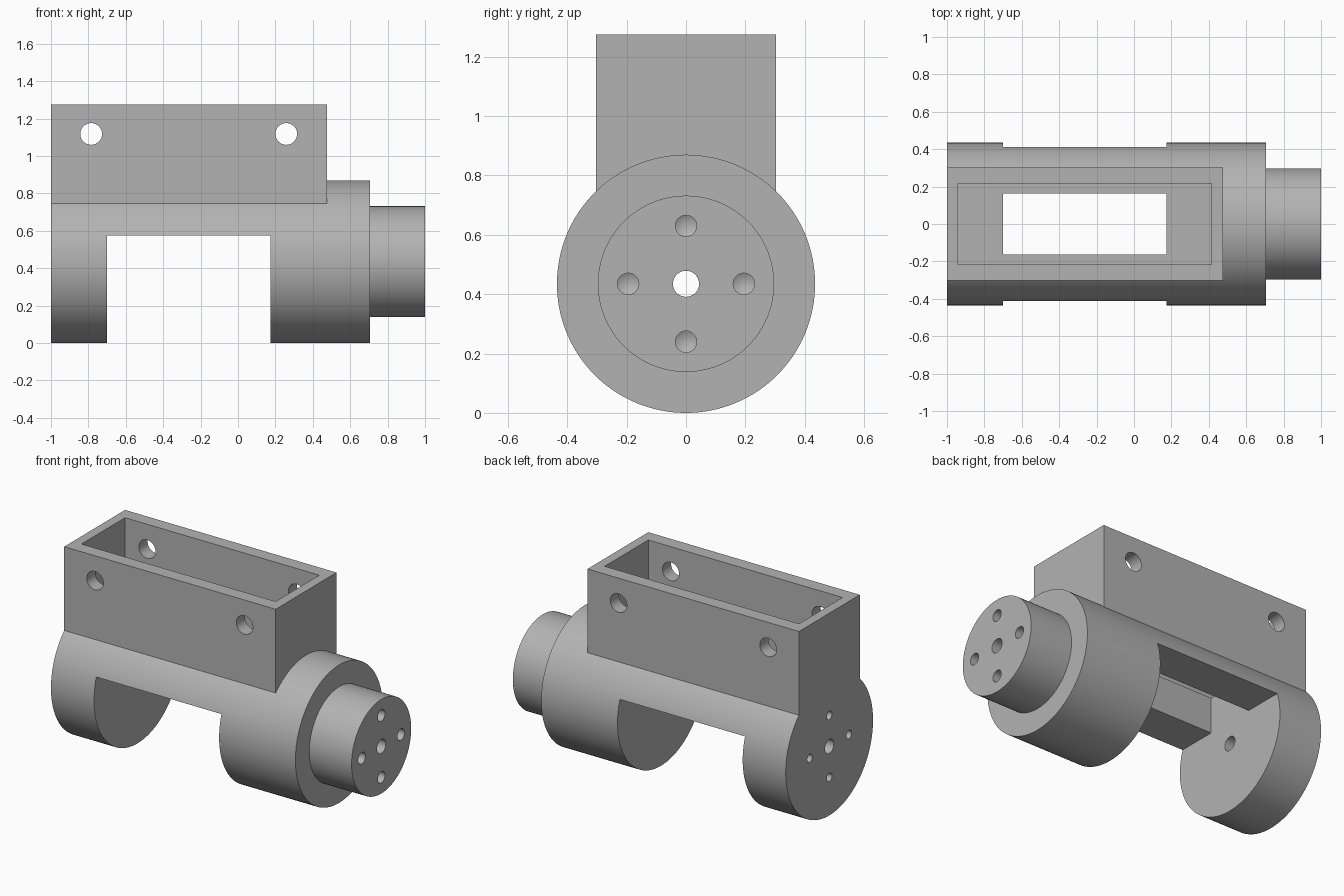
import bpy, bmesh, math
from mathutils import Matrix, Vector

if "Cube" in bpy.data.objects:
    bpy.data.objects.remove(bpy.data.objects["Cube"])

grey = bpy.data.materials.new("plain grey")
grey.use_nodes = True
colour = (0.45, 0.45, 0.45, 1)
grey.diffuse_color = colour
grey.node_tree.nodes["Principled BSDF"].inputs["Base Color"].default_value = colour

AXIS_Z = 0.435


def finish(name, bm):
    mesh = bpy.data.meshes.new(name)
    bmesh.ops.recalc_face_normals(bm, faces=bm.faces)
    bm.to_mesh(mesh)
    bm.free()
    mesh.materials.append(grey)
    ob = bpy.data.objects.new(name, mesh)
    bpy.context.collection.objects.link(ob)
    return ob


def box(name, low, high):
    low, high = Vector(low), Vector(high)
    bm = bmesh.new()
    bmesh.ops.create_cube(bm, size=1, matrix=Matrix.Translation((low + high) / 2)
                          @ Matrix.Diagonal((*(high - low), 1)))
    return finish(name, bm)


def rod(name, start, end, radius, sides=32, tip=0):
    """Cylinder between two points, with an optional drill tip at the end."""
    start, end = Vector(start), Vector(end)
    axis = end - start
    turn = Vector((0, 0, 1)).rotation_difference(axis).to_matrix().to_4x4()
    bm = bmesh.new()
    bmesh.ops.create_cone(bm, cap_ends=True, segments=sides, radius1=radius,
                          radius2=radius, depth=axis.length,
                          matrix=Matrix.Translation((start + end) / 2) @ turn)
    if tip:
        bm.normal_update()
        cap = max(bm.faces, key=lambda f: f.calc_center_median().dot(axis))
        point = bmesh.ops.poke(bm, faces=[cap])["verts"][0]
        point.co += axis.normalized() * tip
    return finish(name, bm)


def combine(target, tool, operation):
    mod = target.modifiers.new(operation.lower(), "BOOLEAN")
    mod.operation, mod.solver, mod.object = operation, "EXACT", tool
    bpy.ops.object.select_all(action="DESELECT")
    bpy.context.view_layer.objects.active = target
    target.select_set(True)
    bpy.ops.object.modifier_apply(modifier=mod.name)
    bpy.data.objects.remove(tool)


# Round body, output boss and rectangular tray
housing = rod("bracket_housing", (-1, 0, AXIS_Z), (0.705, 0, AXIS_Z), 0.435, 128)
combine(housing, rod("boss", (0.6, 0, AXIS_Z), (1, 0, AXIS_Z), 0.297, 96), "UNION")
combine(housing, box("tray", (-1, -0.303, 0.6), (0.475, 0.303, 1.275)), "UNION")

# Tray pocket, lower gap and the window joining them
cutters = [
    box("pocket_cutter", (-0.94, -0.217, 0.8), (0.415, 0.217, 1.4)),
    box("gap_cutter", (-0.7, -0.6, -0.1), (0.173, 0.6, 0.575)),
    box("window_cutter", (-0.7, -0.163, 0.5), (0.173, 0.163, 0.9)),
    rod("axle_cutter", (-1.1, 0, AXIS_Z), (1.1, 0, AXIS_Z), 0.044),
]

# Cross bolt holes through the tray walls
for x in (-0.785, 0.258):
    cutters.append(rod("bolt_cutter", (x, -0.5, 1.118), (x, 0.5, 1.118), 0.058, 48))

# Blind screw holes around the axle on both ends
for i in range(4):
    a = i * math.pi / 2
    y, z = 0.195 * math.cos(a), AXIS_Z + 0.195 * math.sin(a)
    cutters.append(rod("screw_cutter", (1.1, y, z), (0.82, y, z), 0.036, tip=0.02))
    cutters.append(rod("screw_cutter", (-1.1, y, z), (-0.85, y, z), 0.026, tip=0.015))

for cutter in cutters:
    combine(housing, cutter, "DIFFERENCE")

bpy.ops.object.shade_smooth_by_angle(angle=math.radians(25))
